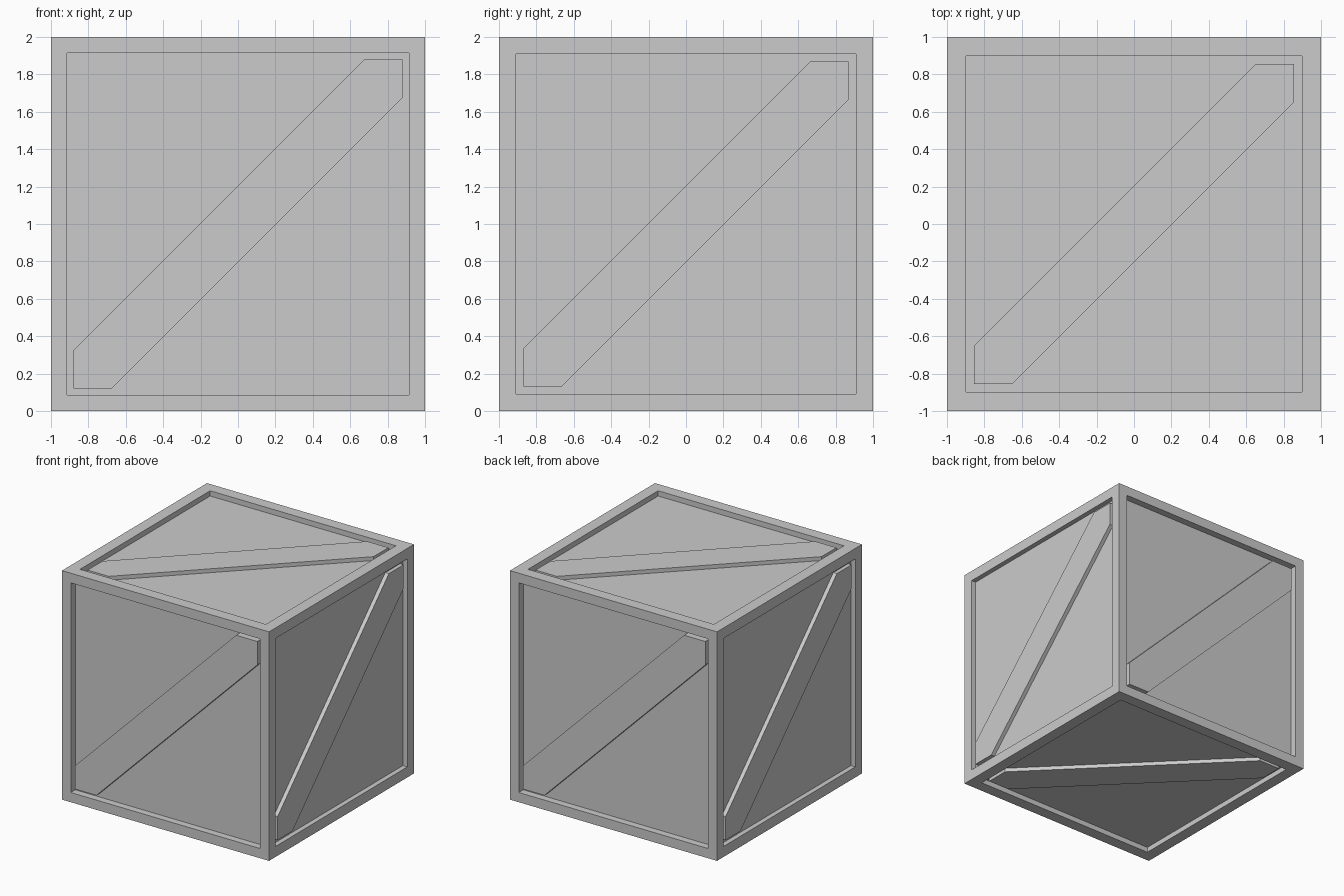
import bpy, bmesh
from math import pi
from mathutils import Matrix, Vector

if "Cube" in bpy.data.objects:
    bpy.data.objects.remove(bpy.data.objects["Cube"])

BRACE = 0.205                      # leg of the corner triangle cut by each brace edge
CENTRE = Matrix.Translation((0, 0, 1))

# per axis of the face: frame width, panel depth, brace depth below the frame
SPEC = {0: (0.13, 0.043, 0.008), 1: (0.12, 0.062, 0.010), 2: (0.145, 0.046, 0.012)}


def add_object(name, bm):
    bmesh.ops.recalc_face_normals(bm, faces=bm.faces[:])
    mesh = bpy.data.meshes.new(name)
    bm.to_mesh(mesh)
    bm.free()
    obj = bpy.data.objects.new(name, mesh)
    bpy.context.collection.objects.link(obj)
    return obj


# crate body: a cube whose six faces are inset into a frame and pushed in
bm = bmesh.new()
bmesh.ops.create_cube(bm, size=2)
bm.normal_update()
for face in bm.faces[:]:
    axis = max(range(3), key=lambda i: abs(face.normal[i]))
    width, depth, _ = SPEC[axis]
    bmesh.ops.inset_individual(bm, faces=[face], thickness=width)
    shift = -face.normal * depth
    panel = bmesh.ops.extrude_discrete_faces(bm, faces=[face])["faces"][0]
    bmesh.ops.translate(bm, verts=panel.verts[:], vec=shift)
bmesh.ops.transform(bm, matrix=CENTRE, verts=bm.verts[:])
add_object("crate_body", bm)


# diagonal brace: a band across the opening, clipped to its corners
def add_brace(name, axis, turn):
    width, depth, recess = SPEC[axis]
    i = 1 - width
    outline = [(-i, -i), (BRACE - i, -i), (i, i - BRACE),
               (i, i), (i - BRACE, i), (-i, BRACE - i)]
    bm = bmesh.new()
    face = bm.faces.new([bm.verts.new((u, v, 1 - depth - 0.01)) for u, v in outline])
    new = bmesh.ops.extrude_face_region(bm, geom=[face])["geom"]
    top = [g for g in new if isinstance(g, bmesh.types.BMVert)]
    bmesh.ops.translate(bm, verts=top, vec=Vector((0, 0, depth + 0.01 - recess)))
    bmesh.ops.transform(bm, matrix=CENTRE @ turn, verts=bm.verts[:])
    add_object(name, bm)


upright = Matrix.Rotation(pi / 2, 4, 'X')
for k, side in enumerate(("front", "right", "back", "left")):
    add_brace(side + "_brace", 1 if k % 2 == 0 else 0,
              Matrix.Rotation(k * pi / 2, 4, 'Z') @ upright)
add_brace("top_brace", 2, Matrix.Identity(4))
add_brace("bottom_brace", 2, Matrix.Rotation(pi, 4, 'X'))
